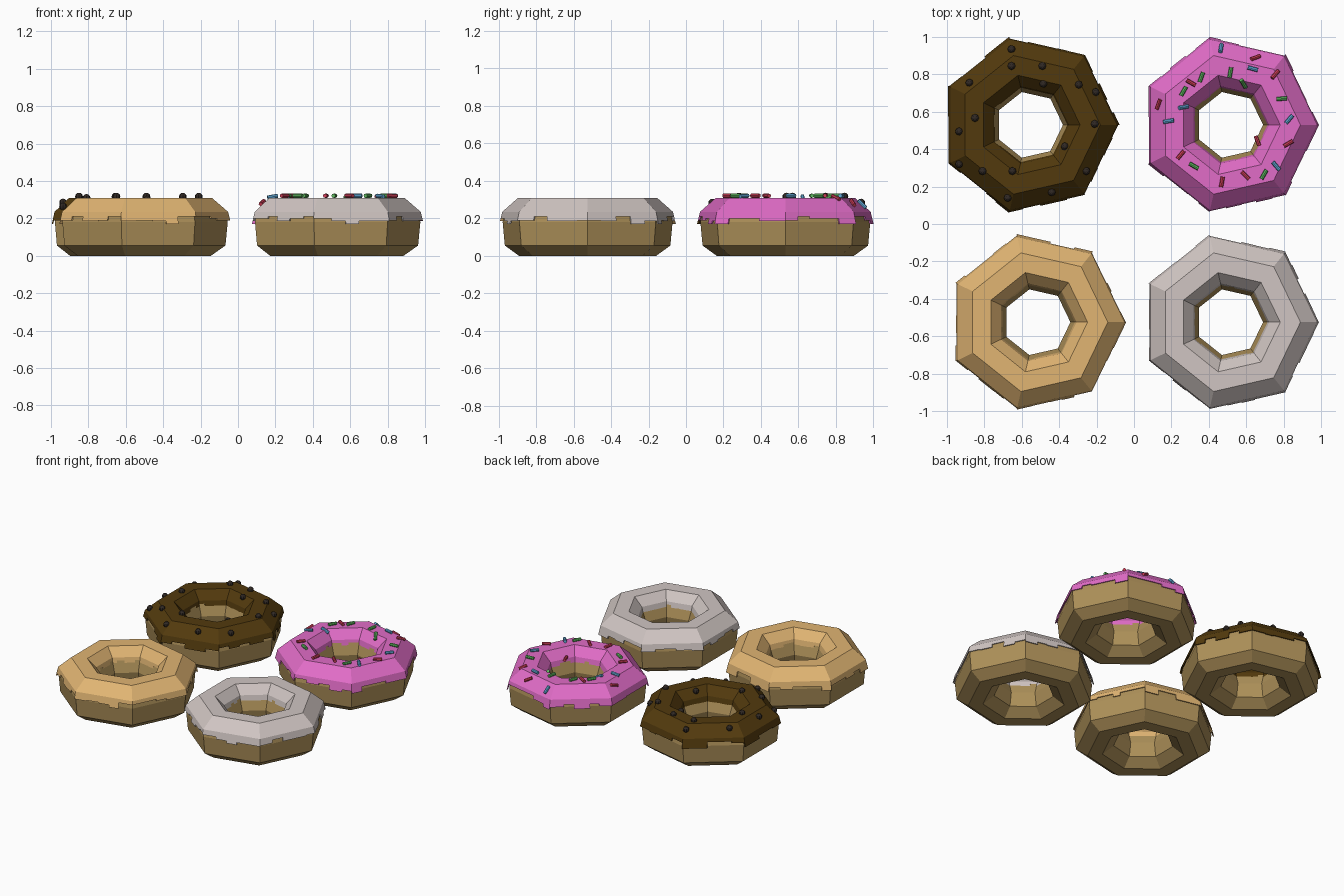
import bpy, bmesh, math, random
from mathutils import Vector

if "Cube" in bpy.data.objects:
    bpy.data.objects.remove(bpy.data.objects["Cube"])

random.seed(4)
SIDES, SPLIT = 7, 5
CENTRES = {"chocolate": (-.56, .53), "pink": (.51, .53),
           "caramel": (-.52, -.525), "vanilla": (.51, -.525)}


def material(name, rgb):
    m = bpy.data.materials.new(name)
    m.diffuse_color = (*rgb, 1)
    m.use_nodes = True
    m.node_tree.nodes["Principled BSDF"].inputs["Base Color"].default_value = m.diffuse_color
    return m


def ring_point(r, z, t):
    """Point on a heptagon of corner radius r; t counts sides."""
    i, f = math.floor(t + 1e-6), t - math.floor(t + 1e-6)
    a, b = (2 * math.pi * k / SIDES for k in (i, i + 1))
    p = Vector((math.cos(a), math.sin(a), 0)).lerp(Vector((math.cos(b), math.sin(b), 0)), f)
    return Vector((p.x * r, p.y * r, z))


def finish(bm, name, mat, centre):
    bmesh.ops.recalc_face_normals(bm, faces=bm.faces)
    me = bpy.data.meshes.new(name)
    bm.to_mesh(me)
    bm.free()
    ob = bpy.data.objects.new(name, me)
    bpy.context.collection.objects.link(ob)
    ob.location = (*centre, 0)
    me.materials.append(mat)
    return ob


# Dough: closed profile swept around seven sides
DOUGH = [(.375, 0), (.453, .055), (.465, .18), (.455, .225), (.375, .297), (.275, .297),
         (.212, .235), (.18, .15), (.2, .055), (.275, 0)]


def dough(name, mat, centre):
    bm = bmesh.new()
    rings = [[bm.verts.new(ring_point(r, z, i)) for r, z in DOUGH] for i in range(SIDES)]
    n = len(DOUGH)
    for i in range(SIDES):
        a, b = rings[i], rings[(i + 1) % SIDES]
        for j in range(n):
            bm.faces.new((a[j], b[j], b[(j + 1) % n], a[(j + 1) % n]))
    finish(bm, name, mat, centre)


# Icing: a cap over the top plus square drips hanging at both rims
CAP = [(.467, .235), (.38, .31), (.272, .31), (.213, .25)]


def slab(bm, a, b, t0, t1, thick):
    """Closed strip from profile point a to b, thickened towards the dough."""
    d = thick
    q = [ring_point(r + s, z, t) for s in (0, d)
         for (r, z), t in ((a, t0), (a, t1), (b, t1), (b, t0))]
    v = [bm.verts.new(p) for p in q]
    for f in ((0, 1, 2, 3), (7, 6, 5, 4), (0, 4, 5, 1), (1, 5, 6, 2), (2, 6, 7, 3), (3, 7, 4, 0)):
        bm.faces.new([v[k] for k in f])


def icing(name, mat, centre):
    bm = bmesh.new()
    rings = [[bm.verts.new(ring_point(r, z, i)) for r, z in CAP] for i in range(SIDES)]
    for i in range(SIDES):
        a, b = rings[i], rings[(i + 1) % SIDES]
        for j in range(len(CAP) - 1):
            bm.faces.new((a[j], b[j], b[j + 1], a[j + 1]))
    for i in range(SIDES):
        cuts = [i] + [i + (k + random.uniform(-.25, .25)) / SPLIT for k in range(1, SPLIT)] + [i + 1]
        for t0, t1 in zip(cuts, cuts[1:]):
            t1 -= 1e-5
            z = random.choice((.17, .185, .19, .2, .21))
            slab(bm, CAP[0], (.467 + (.235 - z) * .25, z), t0, t1, -.008)
            z = random.choice((.185, .2, .215, .23))
            slab(bm, CAP[3], (.213 - (.25 - z) * .25, z), t0, t1, .008)
    finish(bm, name, mat, centre)


def surface_z(x, y):
    """Icing height under a point given relative to the ring centre."""
    step = 2 * math.pi / SIDES
    a = math.atan2(y, x) % step - step / 2
    r = math.hypot(x, y) * math.cos(a) / math.cos(step / 2)
    pts = CAP[::-1]
    for (r0, z0), (r1, z1) in zip(pts, pts[1:]):
        if r <= r1:
            return z0 + (z1 - z0) * max(0, r - r0) / (r1 - r0)
    return .235 - (r - .467) * 4


dough_mat = material("dough", (.42, .28, .10))
ICING = {"chocolate": (.085, .042, .004), "pink": (.75, .15, .57),
         "caramel": (.75, .46, .17), "vanilla": (.63, .56, .54)}
for key, c in CENTRES.items():
    dough(key + "_dough", dough_mat, c)
    icing(key + "_icing", material(key + "_icing", ICING[key]), c)

# Sprinkles: x, y, heading in degrees, per colour
SPRINKLES = {
    "red": ((.65, .89, 20), (.305, .755, -30), (.755, .80, 50), (.13, .64, 70), (.825, .43, 30),
            (.66, .445, -70), (.595, .26, -45), (.47, .225, 80), (.25, .37, 50)),
    "blue": ((.465, .94, 80), (.635, .83, -15), (.265, .625, 10), (.185, .55, 10),
             (.83, .56, 50), (.76, .31, -50)),
    "green": ((.515, .81, 80), (.36, .785, 70), (.585, .75, -60), (.79, .67, 5), (.265, .71, 60),
              (.695, .265, 60), (.32, .31, -30))}
SPRINKLE_RGB = {"red": (.65, .05, .1), "blue": (.13, .42, .72), "green": (.12, .5, .12)}
cx, cy = CENTRES["pink"]
for colour, items in SPRINKLES.items():
    bm = bmesh.new()
    for x, y, deg in items:
        h = Vector((math.cos(math.radians(deg)), math.sin(math.radians(deg)))) * .028
        ends = [Vector((px, py, surface_z(px, py) + .011)) for px, py in
                ((x - cx - h.x, y - cy - h.y), (x - cx + h.x, y - cy + h.y))]
        axis = ends[1] - ends[0]
        res = bmesh.ops.create_cone(bm, cap_ends=True, segments=8, radius1=.011, radius2=.011, depth=.056)
        m = axis.to_track_quat('Z', 'Y').to_matrix().to_4x4()
        m.translation = (ends[0] + ends[1]) / 2
        bmesh.ops.transform(bm, matrix=m, verts=res["verts"])
    finish(bm, colour + "_sprinkles", material(colour + "_sprinkle", SPRINKLE_RGB[colour]), (cx, cy))

# Chocolate beads
BEADS = ((-.655, .935), (-.655, .845), (-.49, .845), (-.485, .75), (-.88, .755), (-.295, .745),
         (-.205, .705), (-.85, .567), (-.935, .495), (-.21, .535), (-.37, .415), (-.935, .32),
         (-.81, .283), (-.65, .283), (-.255, .283), (-.44, .17), (-.675, .14))
cx, cy = CENTRES["chocolate"]
bm = bmesh.new()
for x, y in BEADS:
    res = bmesh.ops.create_uvsphere(bm, u_segments=8, v_segments=6, radius=.021)
    bmesh.ops.translate(bm, verts=res["verts"], vec=(x - cx, y - cy, surface_z(x - cx, y - cy) + .006))
finish(bm, "chocolate_beads", material("bead", (.03, .022, .018)), (cx, cy))
